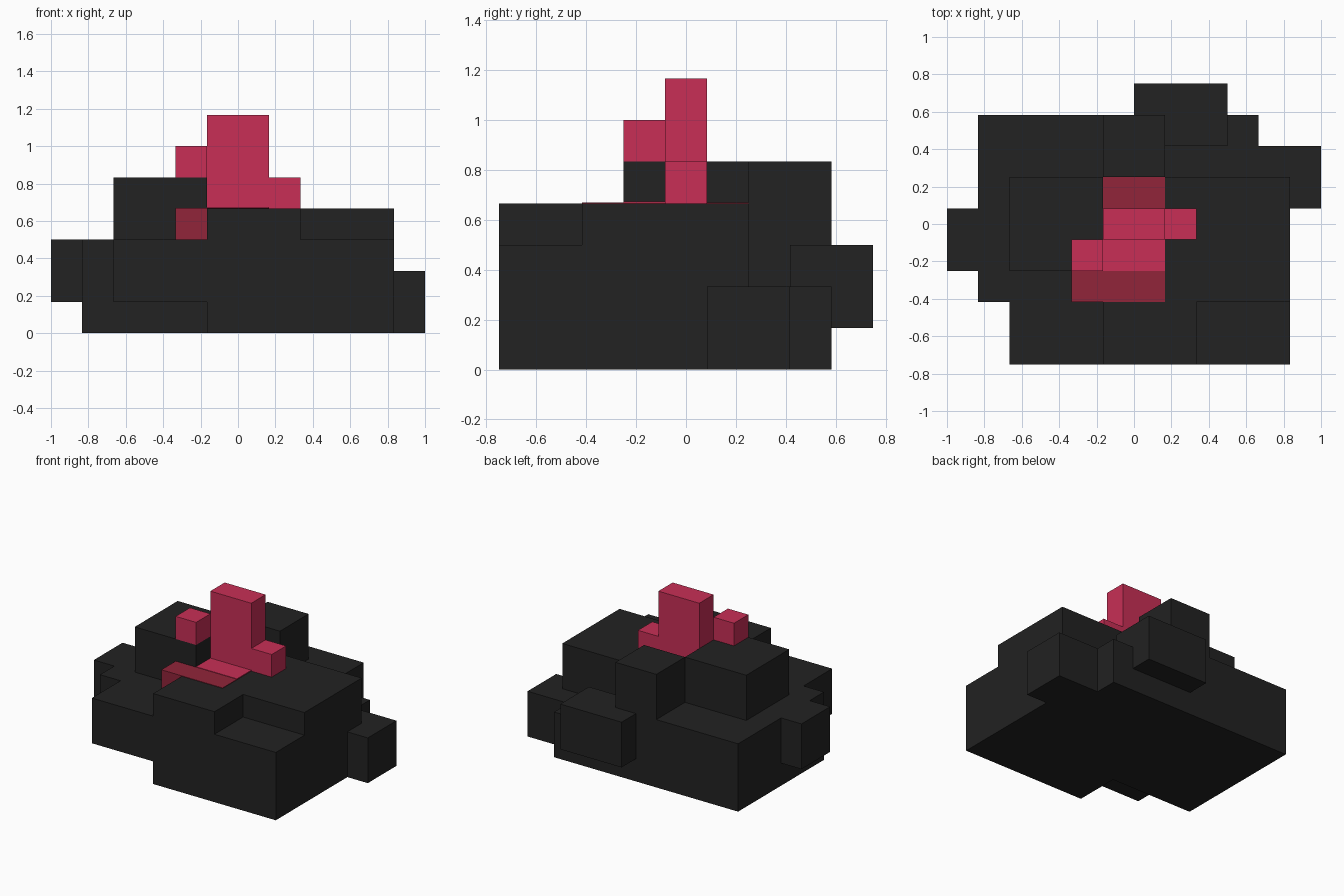
import bpy
import bmesh
from mathutils import Vector

if "Cube" in bpy.data.objects:
    bpy.data.objects.remove(bpy.data.objects["Cube"], do_unlink=True)

U = 1 / 6  # size of one grid cell


def material(name, r, g, b):
    m = bpy.data.materials.new(name)
    m.use_nodes = True
    m.diffuse_color = (r, g, b, 1)
    bsdf = m.node_tree.nodes["Principled BSDF"]
    bsdf.inputs["Base Color"].default_value = (r, g, b, 1)
    bsdf.inputs["Roughness"].default_value = 0.9
    return m


charcoal = material("charcoal", 0.016, 0.016, 0.016)
crimson = material("crimson", 0.578, 0.028, 0.093)
dark_crimson = material("dark crimson", 0.283, 0.018, 0.042)


def box(name, mat, x, y, z):
    """Box from low/high cell limits on each axis."""
    low, high = (Vector(c) * U for c in zip(x, y, z))
    bm = bmesh.new()
    bmesh.ops.create_cube(bm, size=1)
    bmesh.ops.scale(bm, vec=high - low, verts=bm.verts)
    bmesh.ops.translate(bm, vec=(low + high) / 2, verts=bm.verts)
    mesh = bpy.data.meshes.new(name)
    bm.to_mesh(mesh)
    bm.free()
    mesh.materials.append(mat)
    bpy.context.scene.collection.objects.link(bpy.data.objects.new(name, mesh))


# Rock mass
box("left_slab", charcoal, (-5, -1), (-2.5, 3.5), (0, 3))
box("main_block", charcoal, (-1, 5), (-2.5, 1.5), (0, 4))
box("front_block", charcoal, (-1, 2), (-4.5, -2.5), (0, 4))
box("front_step", charcoal, (2, 5), (-4.5, -2.5), (0, 3))
box("front_overhang", charcoal, (-4, -1), (-4.5, -2.5), (1, 3))
box("back_slab", charcoal, (1, 4), (1.5, 3.5), (0, 2))
box("back_pillar", charcoal, (-1, 1), (1.5, 3.5), (0, 5))
box("upper_block", charcoal, (-4, -1), (-1.5, 1.5), (3, 5))

# Outcrops around the sides
box("back_outcrop", charcoal, (0, 3), (2.5, 4.5), (1, 3))
box("side_outcrop_low", charcoal, (4, 6), (0.5, 2.5), (0, 2))
box("side_outcrop_high", charcoal, (-6, -5), (-1.5, 0.5), (1, 3))

# Glowing pool with its crystals
box("pool", dark_crimson, (-1, 1), (-2.5, 1.5), (3, 4.02))
box("pool_spout", dark_crimson, (-2, -1), (-2.5, -1.5), (3, 4.02))
box("pool_tile", crimson, (-1, 1), (-1.5, -0.5), (3, 4.04))
box("tall_crystal", crimson, (-1, 1), (-0.5, 0.5), (4, 7))
box("short_crystal", crimson, (1, 2), (-0.5, 0.5), (4, 5))
box("perched_crystal", crimson, (-2, -1), (-1.5, -0.5), (5, 6))
